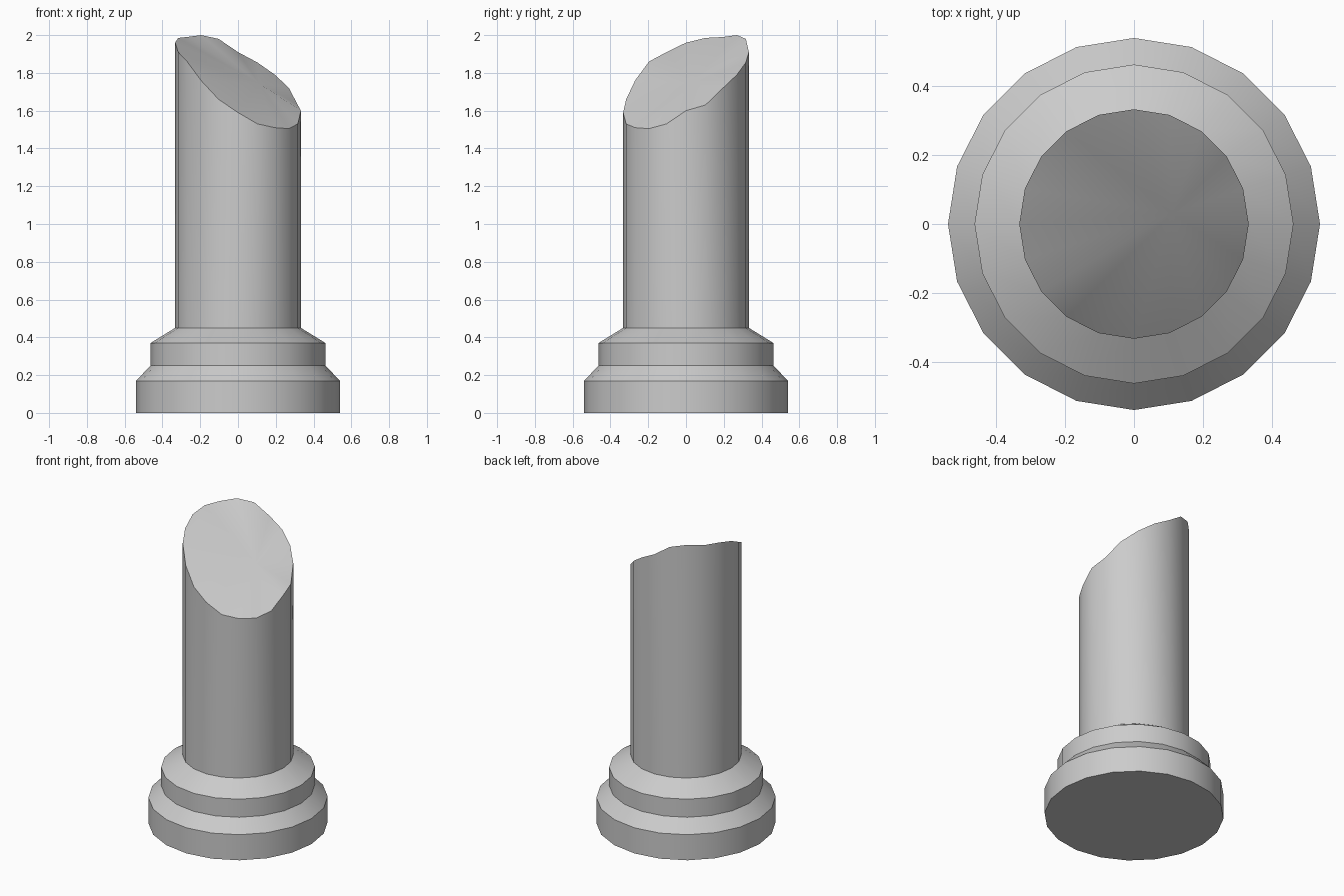
import bpy, bmesh, math

if "Cube" in bpy.data.objects:
    bpy.data.objects.remove(bpy.data.objects["Cube"])

SIDES = 20
# stepped base and shaft: (radius, height)
PROFILE = [(0.54, 0), (0.54, 0.17), (0.463, 0.25), (0.463, 0.37), (0.333, 0.45)]
# broken rim heights, anticlockwise from +x
RIM = [1.60, 1.63, 1.72, 1.79, 1.855, 1.91, 1.98, 2.0, 1.99, 1.985,
       1.96, 1.91, 1.86, 1.76, 1.66, 1.59, 1.53, 1.51, 1.505, 1.53]


def ring(bm, radius, heights):
    return [bm.verts.new((radius * math.cos(2 * math.pi * i / SIDES),
                          radius * math.sin(2 * math.pi * i / SIDES), z))
            for i, z in enumerate(heights)]


bm = bmesh.new()
rings = [ring(bm, r, [z] * SIDES) for r, z in PROFILE]
rings.append(ring(bm, PROFILE[-1][0], RIM))

# walls
for lower, upper in zip(rings, rings[1:]):
    for i in range(SIDES):
        j = (i + 1) % SIDES
        bm.faces.new((lower[i], lower[j], upper[j], upper[i]))

# underside
bm.faces.new(rings[0][::-1])

# slanted broken top, fanned from one inner point
top = rings[-1]
hub = bm.verts.new((0.11, 0.03, 1.745))
for i in range(SIDES):
    bm.faces.new((top[i], top[(i + 1) % SIDES], hub))

mesh = bpy.data.meshes.new("broken_column")
bm.to_mesh(mesh)
bm.free()
column = bpy.data.objects.new("broken_column", mesh)
bpy.context.collection.objects.link(column)
bpy.context.view_layer.objects.active = column
column.select_set(True)
bpy.ops.object.shade_smooth_by_angle(angle=math.radians(30))
